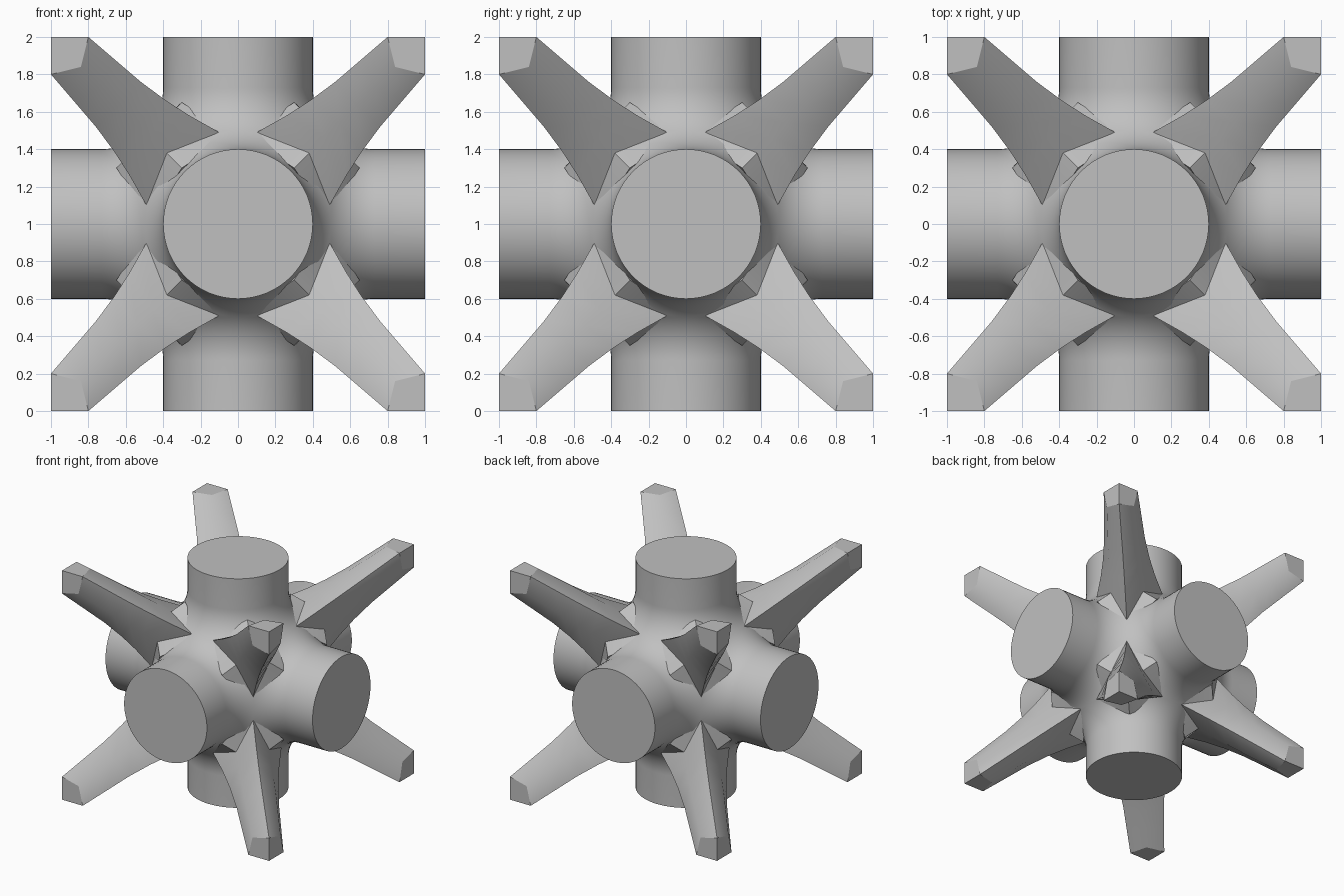
import bpy, bmesh, math
from mathutils import Matrix, Vector

cube = bpy.data.objects.get("Cube")
if cube:
    bpy.data.objects.remove(cube, do_unlink=True)

GREY = (0.53, 0.53, 0.53, 1)
mat = bpy.data.materials.new("plain_grey")
mat.use_nodes = True
mat.diffuse_color = GREY
mat.node_tree.nodes["Principled BSDF"].inputs["Base Color"].default_value = GREY


def finish(bm, name, sharp_angle):
    """Orient, shade and place a finished part with its centre at z = 1."""
    bmesh.ops.recalc_face_normals(bm, faces=bm.faces)
    for f in bm.faces:
        f.smooth = True
    for e in bm.edges:
        if len(e.link_faces) == 2 and e.calc_face_angle() > math.radians(sharp_angle):
            e.smooth = False
    # flat end faces keep crisp borders
    for f in bm.faces:
        on_end = any(all(abs(abs(v.co[k]) - 1) < 1e-4 for v in f.verts) for k in range(3))
        if on_end:
            f.smooth = False
            for e in f.edges:
                e.smooth = False
    me = bpy.data.meshes.new(name)
    bm.to_mesh(me)
    bm.free()
    me.materials.append(mat)
    ob = bpy.data.objects.new(name, me)
    ob.location.z = 1
    bpy.context.collection.objects.link(ob)


# Hub: one round stub with a fillet flare, clipped to its sixth of space
RADIUS, FILLET, STEPS, SIDES = 0.4, 0.33, 14, 64
centre = RADIUS + FILLET
bm = bmesh.new()
profile = [(RADIUS, 1.0)]
for i in range(STEPS + 1):
    t = math.radians(62) * i / STEPS
    profile.append((centre - FILLET * math.cos(t), centre - FILLET * math.sin(t)))
verts = [bm.verts.new((r, 0, z)) for r, z in profile]
edges = [bm.edges.new(pair) for pair in zip(verts, verts[1:])]
bmesh.ops.spin(bm, geom=verts + edges, axis=(0, 0, 1), cent=(0, 0, 0),
               angle=math.tau, steps=SIDES, use_merge=True)
bmesh.ops.remove_doubles(bm, verts=bm.verts, dist=1e-4)
rim = [e for e in bm.edges if all(v.co.z > 0.999 for v in e.verts)]
bmesh.ops.contextual_create(bm, geom=rim)
for side in ((1, 0, -1), (-1, 0, -1), (0, 1, -1), (0, -1, -1)):
    bmesh.ops.bisect_plane(bm, geom=bm.verts[:] + bm.edges[:] + bm.faces[:],
                           plane_co=(0, 0, 0), plane_no=side, clear_outer=True)

# Repeat the stub along all six axis directions and weld the seams
stub = bm.verts[:] + bm.edges[:] + bm.faces[:]
turns = [("X", 90), ("X", 180), ("X", 270), ("Y", 90), ("Y", 270)]
for axis, deg in turns:
    copy = bmesh.ops.duplicate(bm, geom=stub)["geom"]
    bmesh.ops.transform(bm, matrix=Matrix.Rotation(math.radians(deg), 4, axis),
                        verts=[g for g in copy if isinstance(g, bmesh.types.BMVert)])
bmesh.ops.remove_doubles(bm, verts=bm.verts, dist=0.001)
finish(bm, "round_hub", 40)

# Arm stations from tip to root: seam ridge (pair, single), face ridge (pair, single)
STATIONS = [
    (1.00, 0.80, 0.84, 1.00),
    (0.88, 0.66, 0.735, 0.905),
    (0.76, 0.52, 0.635, 0.815),
    (0.66, 0.385, 0.54, 0.725),
    (0.58, 0.26, 0.46, 0.65),
    (0.49, 0.10, 0.38, 0.57),
    (0.475, 0.03, 0.30, 0.65),
]


def point(pair, single, axis, signs):
    co = [pair] * 3
    co[axis] = single
    return Vector(c * s for c, s in zip(co, signs))


def arm(signs, name):
    """Six-sided flaring arm that ends in a cube corner."""
    bm = bmesh.new()
    rings = []
    for a, h, b, u in STATIONS:
        ring = []
        for seam_axis, face_axis in ((2, 0), (1, 2), (0, 1)):
            ring.append(bm.verts.new(point(a, h, seam_axis, signs)))
            ring.append(bm.verts.new(point(b, u, face_axis, signs)))
        rings.append(ring)
    for r0, r1 in zip(rings, rings[1:]):
        for i in range(6):
            j = (i + 1) % 6
            bm.faces.new((r0[i], r0[j], r1[j], r1[i]))
    # three square tip facets, and a hidden point inside the hub
    tip = bm.verts.new(signs)
    for i in (0, 2, 4):
        bm.faces.new((tip, rings[0][i], rings[0][i + 1], rings[0][(i + 2) % 6]))
    root = bm.verts.new(Vector(signs) * 0.2)
    for i in range(6):
        bm.faces.new((root, rings[-1][i], rings[-1][(i + 1) % 6]))
    finish(bm, name, 46)


for x, side in ((1, "left"), (-1, "right")):
    for y, depth in ((-1, "front"), (1, "back")):
        for z, level in ((1, "upper"), (-1, "lower")):
            arm((x, y, z), f"{level}_{depth}_{side}_arm")
